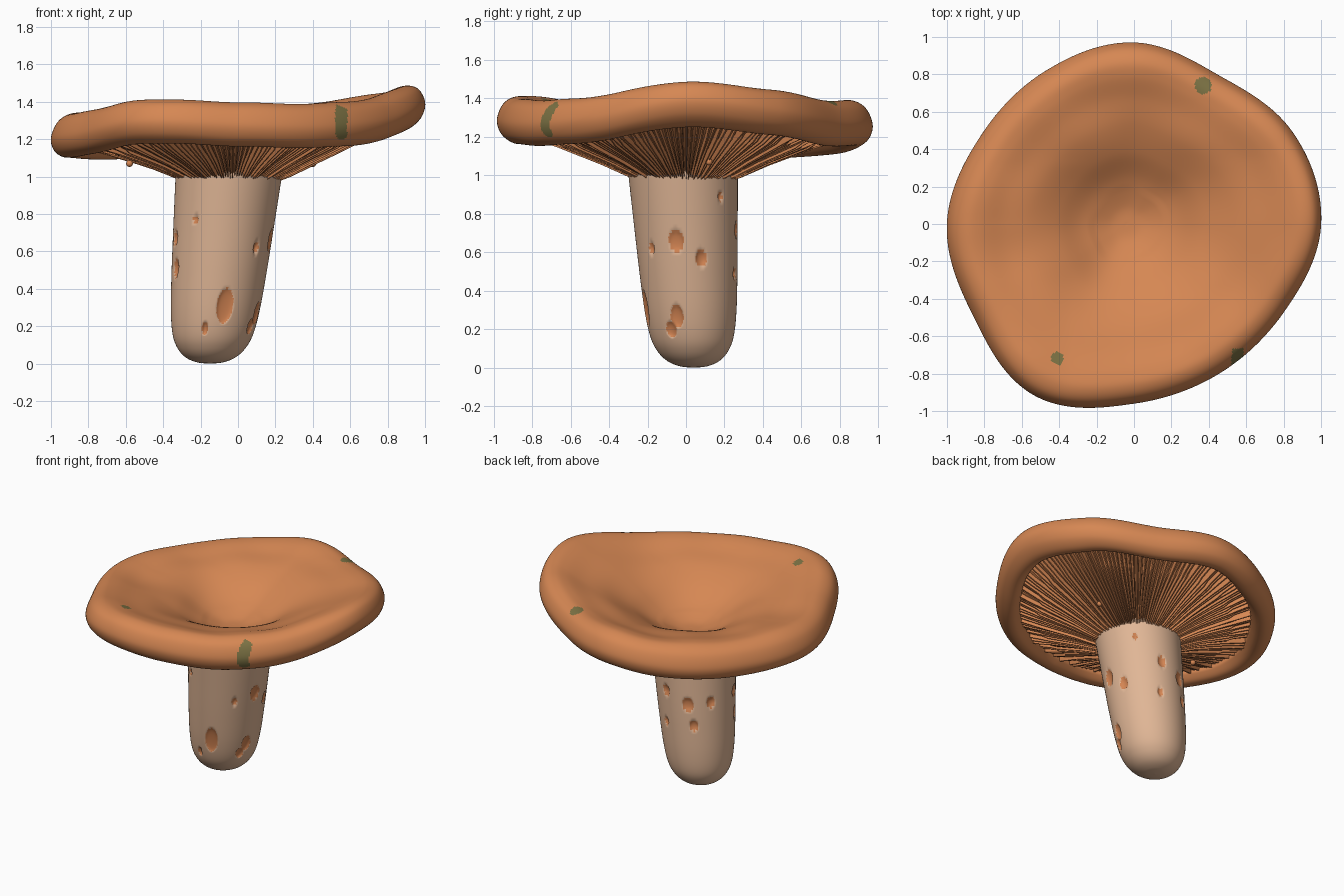
import bpy, bmesh, math, random
from mathutils import Vector, noise

random.seed(4)
cube = bpy.data.objects.get("Cube")
if cube:
    bpy.data.objects.remove(cube, do_unlink=True)


def material(name, r, g, b):
    mat = bpy.data.materials.new(name)
    mat.use_nodes = True
    mat.diffuse_color = (r, g, b, 1)
    mat.node_tree.nodes["Principled BSDF"].inputs["Base Color"].default_value = (r, g, b, 1)
    return mat


ORANGE = material("cap orange", .67, .243, .087)
TAN = material("stem tan", .75, .47, .305)
OLIVE = material("olive stain", .2, .167, .057)
PIT = material("pit orange", .66, .235, .087)


def spline(points, u, closed=False):
    """Catmull-Rom value at u, measured in points."""
    n = len(points)
    i = int(math.floor(u))
    f = u - i
    pick = lambda k: Vector(points[k % n] if closed else points[max(0, min(n - 1, k))])
    a, b, c, d = (pick(i + k) for k in (-1, 0, 1, 2))
    return b + f / 2 * (c - a + f * (2 * a - 5 * b + 4 * c - d + f * (3 * (b - c) + d - a)))


def smooth_path(points, steps):
    return [spline(points, k / steps) for k in range((len(points) - 1) * steps + 1)]


def loft(name, rings, mats, smooth=True, paint=None):
    """Join closed rings of points into a skin; paint picks a material by face centre."""
    n = len(rings[0])
    verts = [p for ring in rings for p in ring]
    faces = [(j * n + i, j * n + (i + 1) % n, (j + 1) * n + (i + 1) % n, (j + 1) * n + i)
             for j in range(len(rings) - 1) for i in range(n)]
    mesh = bpy.data.meshes.new(name)
    mesh.from_pydata(verts, [], faces)
    bm = bmesh.new()
    bm.from_mesh(mesh)
    bmesh.ops.remove_doubles(bm, verts=bm.verts, dist=.00002)
    bmesh.ops.recalc_face_normals(bm, faces=bm.faces)
    for face in bm.faces:
        face.smooth = smooth
        if paint:
            face.material_index = paint(face.calc_center_median())
    bm.to_mesh(mesh)
    bm.free()
    for mat in mats:
        mesh.materials.append(mat)
    obj = bpy.data.objects.new(name, mesh)
    bpy.context.collection.objects.link(obj)
    return obj


# Wavy rim: radius and height every 30 degrees, counter-clockwise from +x
RIM = [(1, 1.395), (.98, 1.34), (.915, 1.275), (.97, 1.265), (.945, 1.21), (.945, 1.195),
       (1, 1.205), (.99, 1.23), (1.06, 1.3), (.96, 1.28), (.92, 1.27), (.93, 1.305)]
BASE = 1.28


def cap_point(angle, t, dz):
    radius, mid = spline(RIM, angle / math.tau * len(RIM), True)
    return Vector((math.cos(angle) * radius * t - .04 * (1 - t) ** 2,
                   math.sin(angle) * radius * t,
                   BASE + dz + (mid - BASE) * t * t))


# Cap: funnel top, rolled rim and underside
profile = smooth_path([(0, -.2), (.1, -.19), (.25, -.13), (.4, -.04), (.55, .028), (.7, .07),
                       (.82, .108), (.9, .115), (.965, .08), (1, 0), (.982, -.07),
                       (.93, -.112), (.875, -.115), (.83, -.08), (.8, -.03), (.6, -.09),
                       (.3, -.2), (0, -.25)], 8)
SEG = 540
cap_rings = []
for t, dz in profile:
    ring = []
    for i in range(SEG):
        p = cap_point(math.tau * i / SEG, t, dz)
        if dz > -.15 and t > 0:
            p.z += .022 * noise.noise(Vector((p.x * 3, p.y * 3, 1))) * t * (1 - t) * 4
        ring.append(p)
    cap_rings.append(ring)


def cap_paint(p):
    for x, y, size in ((.37, .74, .045), (-.41, -.72, .034)):
        if p.z > BASE and math.hypot(p.x - x, p.y - y) < size:
            return 1
    band = ((p.x - .553) / .032) ** 4 + ((p.z - 1.3) / .1) ** 4
    return int(p.y < -.665 and band < 1)


loft("cap", cap_rings, [ORANGE, OLIVE], paint=cap_paint)

# Gills: thin radial blades with shallow floors between them
gill_line = smooth_path([(.22, -.31), (.3, -.285), (.45, -.22), (.6, -.163), (.75, -.105),
                         (.86, -.06)], 2)
BLADES = 160
blade_data = [(random.uniform(-.2, .2), random.uniform(-.008, .008), random.uniform(.95, 1.02))
              for _ in range(BLADES)]
gill_rings = []
for t, dz in gill_line:
    ring = []
    for i, (shift, drop, reach) in enumerate(blade_data):
        sway = shift * math.sin(t * 9 + i)
        for offset, lift in ((0, 0), (.3, 0), (.4, .028), (.9, .028)):
            angle = math.tau * ((i + offset + sway * .3) / BLADES)
            ring.append(cap_point(angle, t * reach if t > .7 else t, dz + drop + lift))
    gill_rings.append(ring)
loft("gills", gill_rings, [ORANGE], smooth=False)

# Stem pits: angle, height, half width, half height
PITS = [(-78, .31, .045, .095), (-102, .19, .016, .035), (-125, .77, .018, .02),
        (-45, .62, .018, .032), (-12, .66, .04, .06), (16, .57, .03, .045),
        (43, .89, .016, .022), (-18, .27, .035, .06), (-28, .2, .03, .042),
        (71, .49, .02, .03), (78, .72, .03, .04), (113, .65, .04, .05),
        (147, .66, .03, .04), (120, .5, .03, .04), (198, .67, .03, .04), (204, .51, .03, .05)]


def stem_axis(z):
    return Vector((-.15 + .1 * z, .04 - .055 * z, z))


def pit_depth(p):
    """How far inside a pit a point lies, from none at its edge to one at its middle."""
    d = p - stem_axis(p.z)
    angle, radius = math.atan2(d.y, d.x), math.hypot(d.x, d.y)
    best = 0
    for deg, z, w, h in PITS:
        turn = (angle - math.radians(deg) + math.pi) % math.tau - math.pi
        best = max(best, 1 - (turn * radius / w) ** 2 - ((p.z - z) / h) ** 2)
    return best


# Stem: leaning rounded column with dented pits
stem_profile = smooth_path([(0, 0), (.072, .008), (.135, .035), (.183, .085), (.216, .16), (.238, .29),
                            (.255, .5), (.27, .75), (.284, 1), (.285, 1.06)], 15)
SIDES = 240
stem_rings = []
for r, z in stem_profile:
    ring = []
    for i in range(SIDES):
        a = math.tau * i / SIDES
        out = Vector((math.cos(a), math.sin(a), 0))
        p = stem_axis(z) + out * r
        ring.append(p - out * .016 * math.sqrt(pit_depth(p)))
    stem_rings.append(ring)
loft("stem", stem_rings, [TAN, PIT], paint=lambda p: int(pit_depth(p) > .02))

# Droplets hanging from the gills
for name, spot in (("left_droplet", (.4, .12, 1.07)), ("right_droplet", (-.58, -.08, 1.07))):
    bpy.ops.mesh.primitive_uv_sphere_add(segments=20, ring_count=12, radius=.018, location=spot)
    drop = bpy.context.object
    drop.name = name
    drop.data.materials.append(ORANGE)
    bpy.ops.object.shade_smooth()
